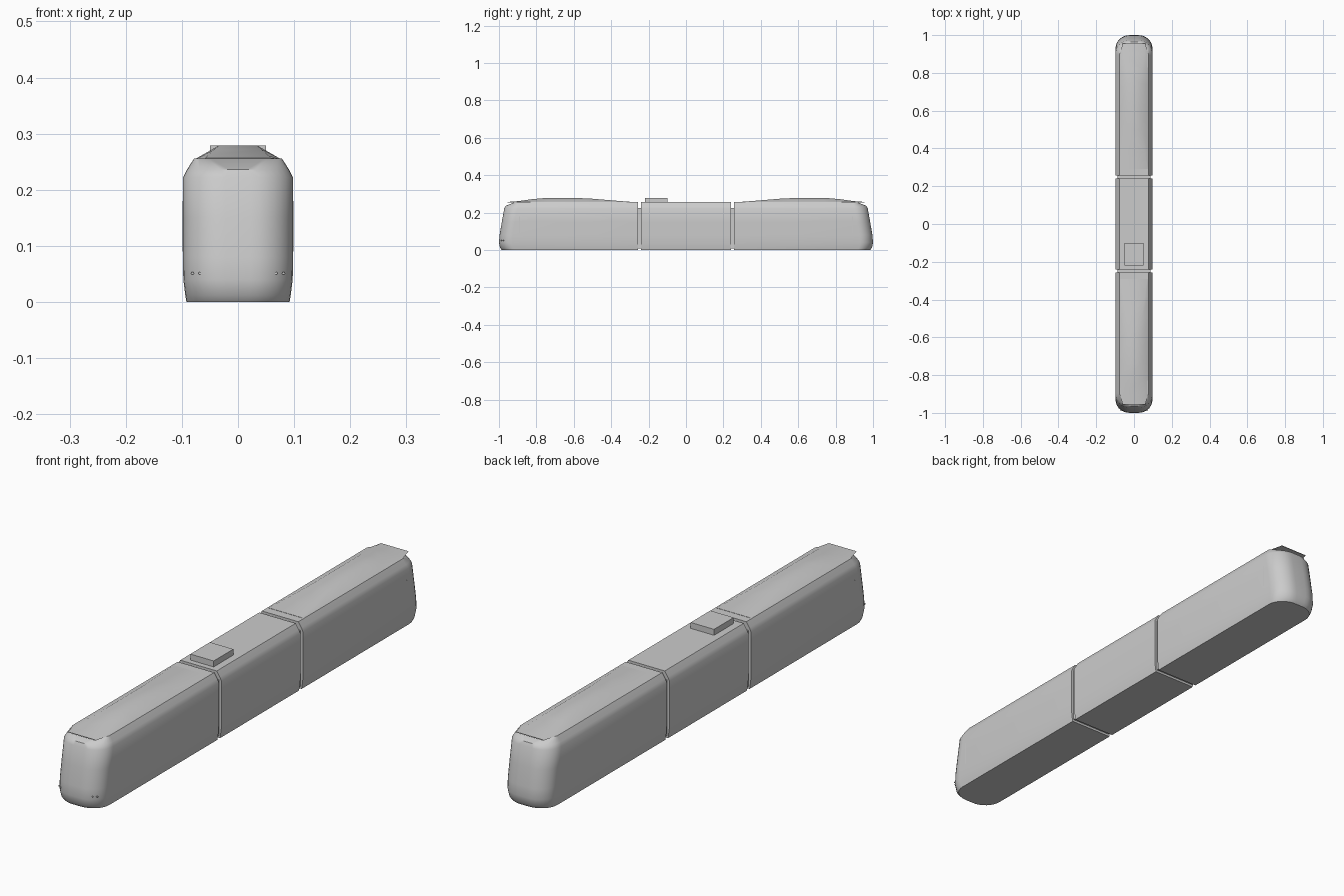
import bpy, bmesh, math
from mathutils import Matrix

if "Cube" in bpy.data.objects:
    bpy.data.objects.remove(bpy.data.objects["Cube"])

grey = bpy.data.materials.new("plain grey")
grey.use_nodes = True
grey.diffuse_color = (0.6, 0.6, 0.6, 1)
grey.node_tree.nodes["Principled BSDF"].inputs["Base Color"].default_value = (0.6, 0.6, 0.6, 1)


def finish(bm, name, angle=40):
    bmesh.ops.recalc_face_normals(bm, faces=bm.faces)
    mesh = bpy.data.meshes.new(name)
    bm.to_mesh(mesh)
    bm.free()
    mesh.materials.append(grey)
    ob = bpy.data.objects.new(name, mesh)
    bpy.context.collection.objects.link(ob)
    bpy.ops.object.select_all(action="DESELECT")
    ob.select_set(True)
    bpy.context.view_layer.objects.active = ob
    bpy.ops.object.shade_smooth_by_angle(angle=math.radians(angle))
    return ob


def loft(name, rings, flip=False):
    """Skin closed rings of points and cap both ends; flip turns it to the other end."""
    bm = bmesh.new()
    loops = [[bm.verts.new(p) for p in ring] for ring in rings]
    n = len(loops[0])
    for a, b in zip(loops, loops[1:]):
        for i in range(n):
            j = (i + 1) % n
            bm.faces.new((a[i], a[j], b[j], b[i]))
    bm.faces.new(loops[0])
    bm.faces.new(loops[-1])
    if flip:
        bm.transform(Matrix.Scale(-1, 4, (0, 1, 0)))
    return finish(bm, name)


def box(name, x, y0, y1, z0, z1, cx=0):
    bm = bmesh.new()
    bmesh.ops.create_cube(bm, size=1)
    size = Matrix.Diagonal((2 * x, y1 - y0, z1 - z0, 1))
    bm.transform(Matrix.Translation((cx, (y0 + y1) / 2, (z0 + z1) / 2)) @ size)
    return finish(bm, name)


# Side profile of the car: height, half width, nose reach
PROFILE = [(0, 0.092, 0.985), (0.012, 0.094, 0.995), (0.04, 0.0975, 1.0),
           (0.08, 0.098, 0.997), (0.15, 0.098, 0.985), (0.222, 0.098, 0.972),
           (0.236, 0.091, 0.965), (0.256, 0.078, 0.915)]
GAP_IN, GAP_OUT = 0.241, 0.257


def plan(z, w, reach):
    """Horizontal outline of an end car with a rounded nose."""
    corner = 0.075 if z < 0.25 else 0.03
    depth = 0.07 if z < 0.25 else 0.02
    half = []
    for k in range(9):
        a = math.radians(90 * k / 8)
        half.append((w - corner + corner * math.cos(a),
                     -(reach - depth) - depth * math.sin(a), z))
    # slight bow across the flat of the nose
    half = [(x, y + 0.06 * x * x / w if k == 8 else y, z) for k, (x, y, z) in enumerate(half)]
    other = [(-x, y, z) for x, y, z in reversed(half)]
    return [(w, -GAP_OUT, z)] + half + other + [(-w, -GAP_OUT, z)]


# Roof fairing stations: distance, top height, top half width, base half width
FAIRING = [(0.955, 0.257, 0.058, 0.06), (0.9, 0.261, 0.054, 0.074),
           (0.82, 0.272, 0.042, 0.076), (0.74, 0.279, 0.034, 0.076),
           (0.6, 0.279, 0.034, 0.076), (0.5, 0.274, 0.04, 0.076),
           (0.38, 0.264, 0.058, 0.076), (0.29, 0.257, 0.072, 0.076)]

for end, flip, s in (("front", False, -1), ("rear", True, 1)):
    loft(end + "_car", [plan(*p) for p in PROFILE], flip)
    loft(end + "_roof_fairing",
         [[(-b, -y, 0.255), (-t, -y, h), (t, -y, h), (b, -y, 0.255)]
          for y, h, t, b in FAIRING], flip)
    # folding joint between cars
    y0, y1 = sorted((s * (GAP_IN - 0.003), s * (GAP_OUT + 0.003)))
    box(end + "_joint", 0.088, y0, y1, 0.009, 0.225)

# Middle car
section = [(w, z) for z, w, _ in PROFILE]
section += [(-w, z) for w, z in reversed(section)]
loft("middle_car", [[(x, y, z) for x, z in section] for y in (-GAP_IN, GAP_IN)])

# Roof equipment box
box("roof_unit", 0.05, -0.22, -0.10, 0.25, 0.279)

# Small lamps on the nose corners and door slits on the flanks
for side, s in (("left", 1), ("right", -1)):
    for label, x, y in (("outer", 0.081, -0.975), ("inner", 0.068, -0.986)):
        bm = bmesh.new()
        bmesh.ops.create_cone(bm, cap_ends=True, segments=10, radius1=0.0025,
                              radius2=0.0025, depth=0.006)
        bm.transform(Matrix.Translation((s * x, y, 0.051)) @ Matrix.Rotation(math.pi / 2, 4, "X"))
        finish(bm, f"{side}_{label}_lamp")
    for end, y in (("front", -0.89), ("rear", 0.89)):
        box(f"{side}_{end}_slit", 0.0006, y - 0.002, y + 0.002, 0.09, 0.18, s * 0.098)
